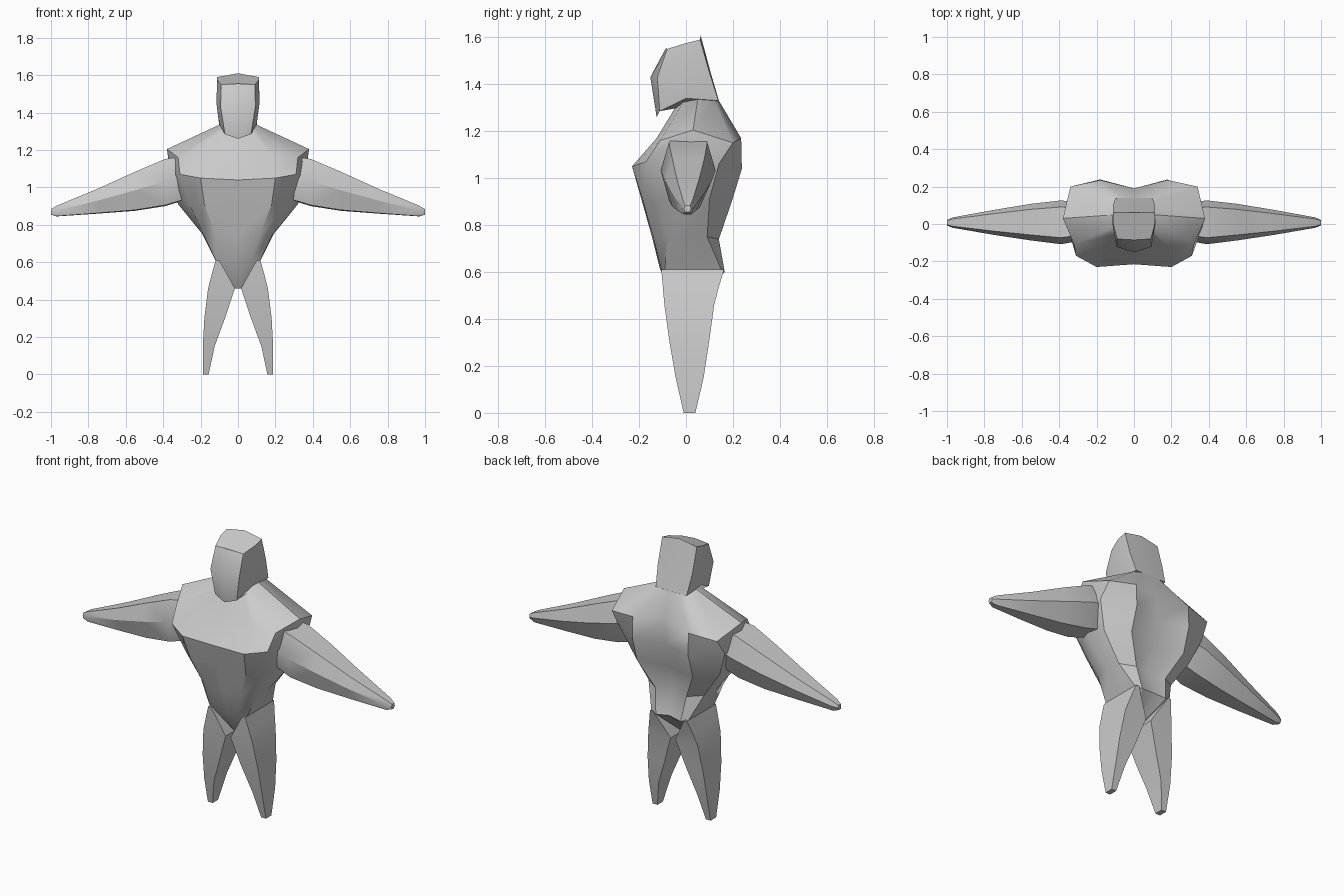
import bpy, bmesh, math

grey = bpy.data.materials.new("plain_grey")
grey.diffuse_color = (0.6, 0.6, 0.6, 1)


def loft(name, rings):
    """Skin a stack of closed rings and cap both ends."""
    bm = bmesh.new()
    loops = [[bm.verts.new(p) for p in ring] for ring in rings]
    n = len(rings[0])
    for a, b in zip(loops, loops[1:]):
        for i in range(n):
            j = (i + 1) % n
            bm.faces.new((a[i], a[j], b[j], b[i]))
    bm.faces.new(loops[0])
    bm.faces.new(loops[-1])
    bmesh.ops.recalc_face_normals(bm, faces=bm.faces)
    me = bpy.data.meshes.new(name)
    bm.to_mesh(me)
    bm.free()
    me.materials.append(grey)
    ob = bpy.data.objects.new(name, me)
    bpy.context.collection.objects.link(ob)
    bpy.ops.object.select_all(action='DESELECT')
    ob.select_set(True)
    bpy.context.view_layer.objects.active = ob
    bpy.ops.object.shade_smooth_by_angle(angle=math.radians(32))
    return ob


def full(half):
    """Half ring from front centre to back centre, completed across x = 0."""
    return half + [(-x, y, z) for x, y, z in half[-2:0:-1]]


# Torso: half rings from crotch to neck
crotch = [(0, -.015, .46), (.008, -.015, .46), (.018, -.01, .46), (.02, 0, .46),
          (.018, .01, .46), (.008, .015, .46), (0, .015, .46)]
hip = [(0, -.11, .61), (.07, -.105, .61), (.12, -.09, .61), (.12, .03, .61),
       (.12, .15, .61), (.08, .165, .60), (0, .155, .61)]
waist = [(0, -.145, .75), (.12, -.14, .75), (.185, -.08, .75), (.19, .0, .75),
         (.18, .09, .75), (.1, .14, .74), (0, .115, .74)]
ribs = [(0, -.19, .91), (.18, -.185, .91), (.26, -.12, .91), (.32, 0, .91),
        (.29, .1, .91), (.18, .195, .9), (0, .16, .9)]
chest = [(0, -.215, 1.04), (.2, -.23, 1.05), (.31, -.17, 1.07), (.36, 0, 1.06),
         (.35, .14, 1.06), (.18, .238, 1.04), (0, .19, 1.04)]
shoulder = [(0, -.12, 1.17), (.18, -.125, 1.17), (.32, -.11, 1.16), (.38, .03, 1.205),
            (.34, .2, 1.15), (.18, .235, 1.17), (0, .19, 1.19)]
neck = [(0, -.04, 1.31), (.06, -.04, 1.31), (.09, -.01, 1.325), (.1, .05, 1.335),
        (.1, .12, 1.33), (.06, .14, 1.33), (0, .14, 1.33)]
loft("torso", [full(r) for r in (crotch, hip, waist, ribs, chest, shoulder, neck)])

# Head: half rings from jaw to crown
jaw = [(0, -.125, 1.26), (.07, -.112, 1.285), (.1, 0, 1.34), (.1, .138, 1.33), (0, .14, 1.33)]
cheek = [(0, -.152, 1.43), (.093, -.122, 1.43), (.115, 0, 1.45), (.112, .1, 1.45), (0, .105, 1.45)]
brow = [(0, -.085, 1.555), (.09, -.08, 1.55), (.112, 0, 1.575), (.112, .06, 1.59), (0, .062, 1.61)]
loft("head", [full(r) for r in (jaw, cheek, brow)])

# Arm sections: x, y low, y high, z low, z high
ARM = [(.29, -.09, .115, .93, 1.18), (.39, -.108, .126, .90, 1.165),
       (.55, -.088, .108, .875, 1.095), (.75, -.058, .075, .86, 1.0),
       (.97, -.02, .035, .845, .905), (1.0, -.008, .022, .855, .885)]
# Leg sections: z, x inner, x outer, y front, y back
LEG = [(.61, .1, .12, -.105, .162), (.53, .055, .142, -.098, .138),
       (.46, .016, .16, -.092, .12), (.3, .07, .18, -.07, .098),
       (.15, .125, .188, -.044, .075), (0, .157, .188, -.01, .04)]

for side, s in (("left", -1), ("right", 1)):
    rings = []
    for x, y0, y1, z0, z1 in ARM:
        w, h = y1 - y0, z1 - z0
        rings.append([(s * x, y0 + u * w, z0 + v * h) for u, v in
                      ((.15, .95), (.85, .95), (1, .5), (.75, 0), (.15, .02), (0, .5))])
    loft(side + "_arm", rings)
    loft(side + "_leg", [[(s * a, f, z), (s * b, f, z), (s * b, k, z), (s * a, k, z)]
                         for z, a, b, f, k in LEG])
